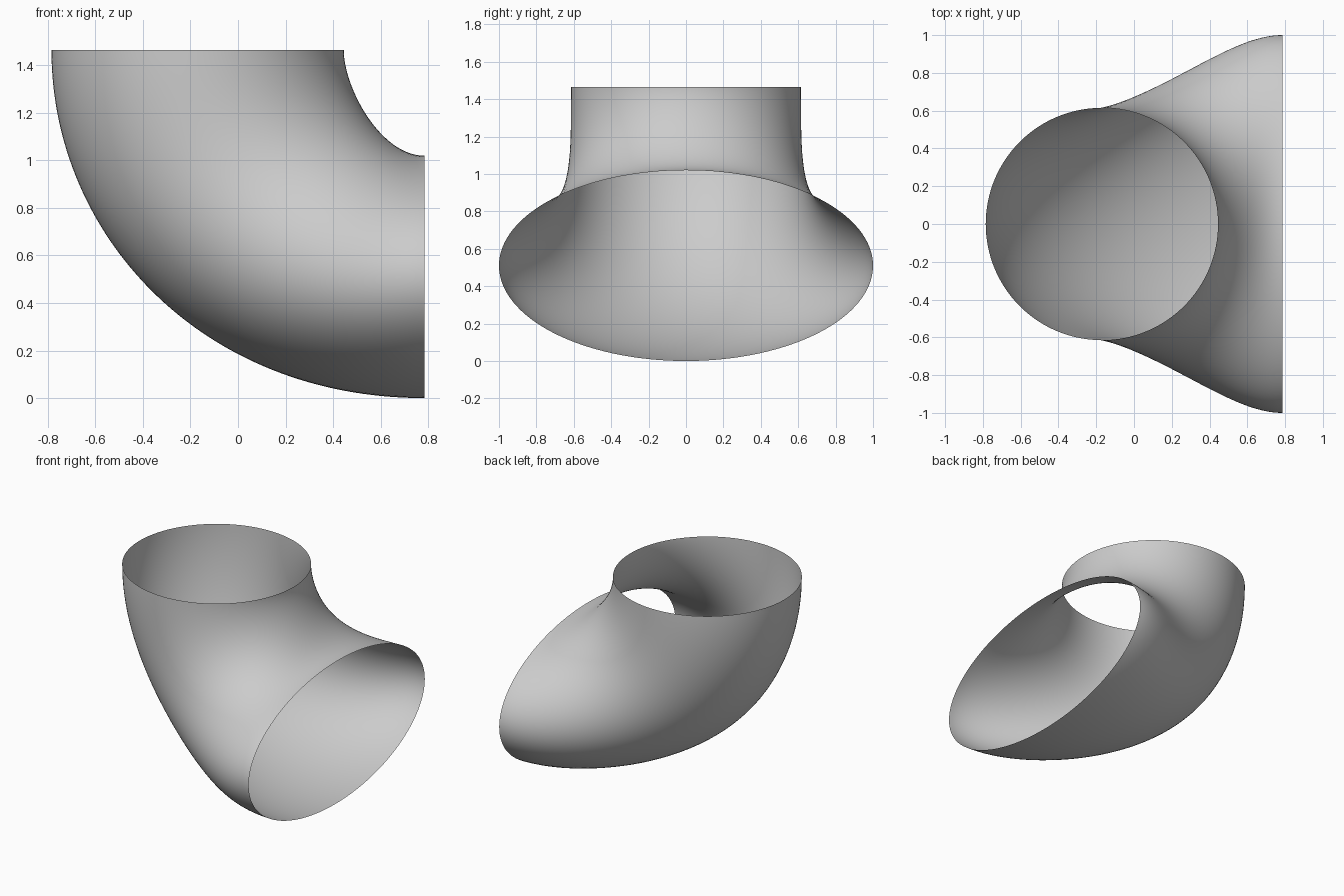
import bpy, bmesh
from math import sin, cos, tau
from mathutils import Vector
from mathutils.geometry import interpolate_bezier

ROWS, SIDES = 64, 128

cube = bpy.data.objects.get("Cube")
if cube:
    bpy.data.objects.remove(cube, do_unlink=True)


def rail(start, end, drop, run):
    """Bend that leaves vertically and arrives horizontally."""
    a, b = Vector((start[0], 0, start[1])), Vector((end[0], 0, end[1]))
    d = b - a
    return interpolate_bezier(a, a + Vector((0, 0, d.z * drop)),
                              b - Vector((d.x * run, 0, 0)), b, ROWS + 1)


# Throat and heel of the bend
throat = rail((0.445, 1.465), (0.785, 1.02), 0.35, 0.55)
heel = rail((-0.785, 1.465), (0.785, 0.0), 0.53, 0.60)
centres = [(a + b) / 2 for a, b in zip(throat, heel)]
x0, x1 = centres[0].x, centres[-1].x

# Elliptical sections widen from the round inlet to the flat outlet
bm = bmesh.new()
rings = []
for inner, mid in zip(throat, centres):
    u = (mid.x - x0) / (x1 - x0)
    width = 0.615 + 0.385 * u * u * (3 - 2 * u)
    ring = []
    for j in range(SIDES):
        a = tau * j / SIDES
        ring.append(bm.verts.new(mid + (inner - mid) * cos(a)
                                 + Vector((0, width * sin(a), 0))))
    rings.append(ring)

# Open skin between neighbouring sections
for upper, lower in zip(rings, rings[1:]):
    for j in range(SIDES):
        k = (j + 1) % SIDES
        face = bm.faces.new((upper[j], lower[j], lower[k], upper[k]))
        face.smooth = True

mesh = bpy.data.meshes.new("elbow_duct")
bm.to_mesh(mesh)
bm.free()
duct = bpy.data.objects.new("elbow_duct", mesh)
bpy.context.collection.objects.link(duct)

# Plain grey finish
grey = bpy.data.materials.new("light_grey")
grey.use_nodes = True
colour = (0.6, 0.6, 0.6, 1)
grey.diffuse_color = colour
grey.node_tree.nodes["Principled BSDF"].inputs["Base Color"].default_value = colour
mesh.materials.append(grey)
